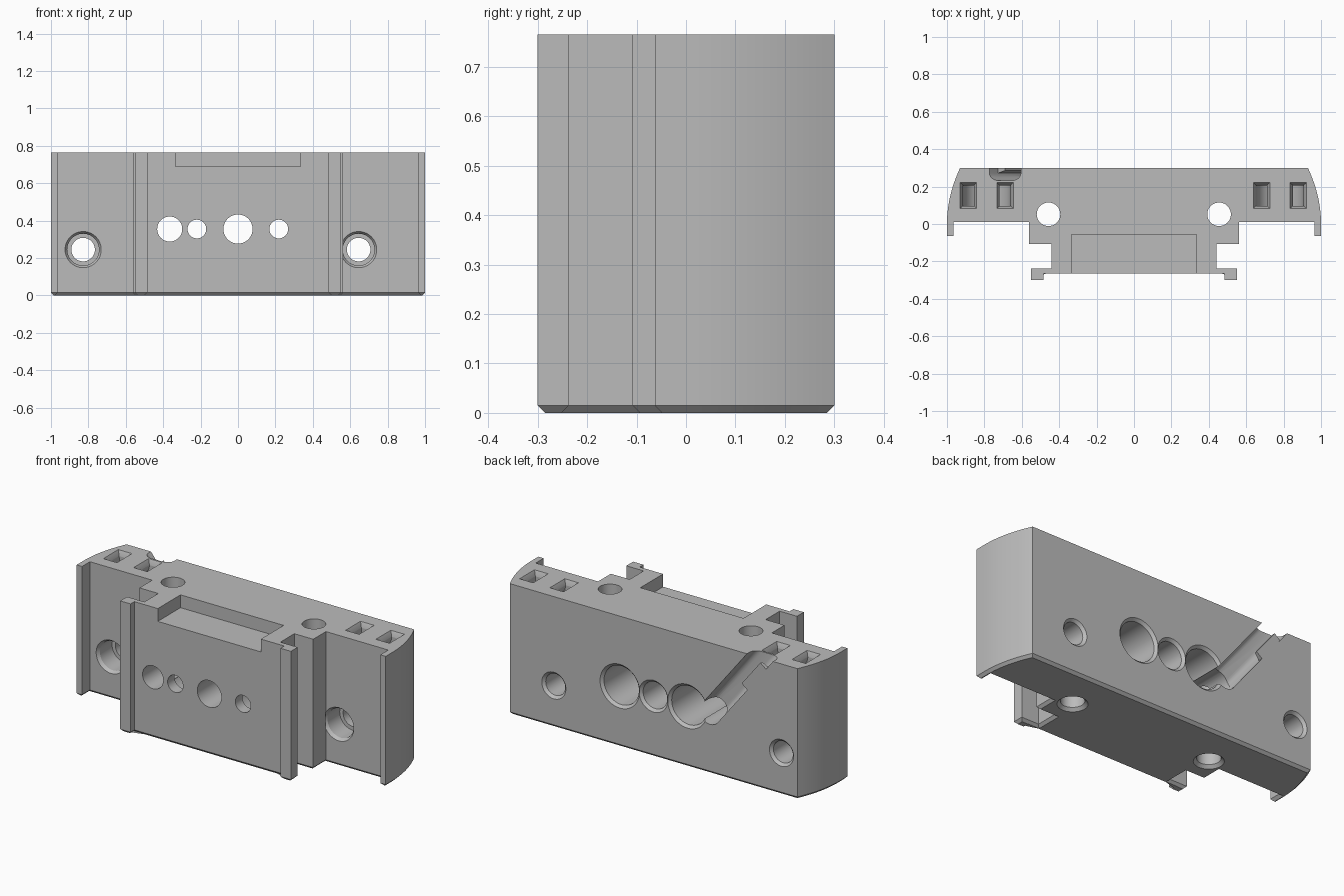
import bpy, bmesh, math
from mathutils import Vector

if "Cube" in bpy.data.objects:
    bpy.data.objects.remove(bpy.data.objects["Cube"], do_unlink=True)

HEIGHT = 0.765
BACK = 0.3

grey = bpy.data.materials.new("plain grey")
grey.use_nodes = True
grey.diffuse_color = (0.5, 0.5, 0.5, 1)
grey.node_tree.nodes["Principled BSDF"].inputs["Base Color"].default_value = (0.5, 0.5, 0.5, 1)


def make_object(name, bm):
    bmesh.ops.recalc_face_normals(bm, faces=bm.faces)
    mesh = bpy.data.meshes.new(name)
    bm.to_mesh(mesh)
    bm.free()
    mesh.materials.append(grey)
    obj = bpy.data.objects.new(name, mesh)
    bpy.context.collection.objects.link(obj)
    return obj


def loft(name, rings, chamfer=0):
    """Skin closed rings of points and cap both ends."""
    bm = bmesh.new()
    loops = [[bm.verts.new(p) for p in ring] for ring in rings]
    n = len(loops[0])
    for a, b in zip(loops, loops[1:]):
        for i in range(n):
            j = (i + 1) % n
            bm.faces.new((a[i], a[j], b[j], b[i]))
    bm.faces.new(loops[0])
    bm.faces.new(loops[-1])
    if chamfer:
        bmesh.ops.recalc_face_normals(bm, faces=bm.faces)
        rim = [e for e in bm.edges if all(v.co.z < 1e-5 for v in e.verts)]
        bmesh.ops.bevel(bm, geom=rim, offset=chamfer, segments=1, affect='EDGES')
    return make_object(name, bm)


def lathe(name, axis, centre, steps, sides=48):
    """Stepped round cutter; steps are (radius, position along axis)."""
    rings = []
    for r, t in steps:
        ring = []
        for k in range(sides):
            a = math.tau * k / sides
            u, v = centre[0] + r * math.cos(a), centre[1] + r * math.sin(a)
            ring.append((u, t, v) if axis == 'y' else (u, v, t))
        rings.append(ring)
    return loft(name, rings)


def rect(cx, cy, w, d, z):
    return [(cx + sx * w / 2, cy + sy * d / 2, z)
            for sx, sy in ((-1, -1), (1, -1), (1, 1), (-1, 1))]


# Body: mirrored plan outline with curved ends and slotted rails
half = [(0.485, -0.265), (0.485, -0.3), (0.552, -0.3), (0.552, -0.237),
        (0.44, -0.237), (0.44, -0.108), (0.562, -0.108), (0.562, 0.01),
        (0.965, 0.01), (0.965, -0.063), (1, -0.063)]
for k in range(15):
    t = k / 14
    half.append((1 - 0.07 * t * t, BACK * t))
plan = half + [(-x, y) for x, y in reversed(half)]
body = loft("mount_body", [[(x, y, z) for x, y in plan] for z in (0, HEIGHT)], chamfer=0.015)

cutters = []

# Shallow notch in the front top edge
cutters.append(loft("front_notch", [rect(0, -0.205, 0.667, 0.3, z) for z in (0.69, 0.85)]))

# Vertical through holes, flared at the bottom
for x in (-0.457, 0.455):
    cutters.append(lathe("vertical_hole", 'z', (x, 0.052),
                         [(0.09, -0.01), (0.063, 0.017), (0.063, 0.8)]))

# Counterbored screw holes
for x in (-0.828, 0.645):
    cutters.append(lathe("screw_bore", 'y', (x, 0.245),
                         [(0.1, 0.005), (0.085, 0.028), (0.085, 0.14), (0.063, 0.14),
                          (0.063, 0.285), (0.09, 0.312)]))

# Row of cable holes, with wide bores from the back
for x in (-0.22, 0.218):
    cutters.append(lathe("cable_bore", 'y', (x, 0.355),
                         [(0.05, -0.35), (0.05, -0.2), (0.113, -0.2),
                          (0.113, 0.285), (0.14, 0.312)]))
cutters.append(lathe("centre_hole", 'y', (0, 0.355),
                     [(0.078, -0.35), (0.078, 0.285), (0.105, 0.312)]))
cutters.append(lathe("offset_hole", 'y', (-0.365, 0.355), [(0.067, -0.35), (0.067, 0.35)]))

# Curved strap tunnels joining pairs of rectangular mouths
for cx in (-0.787, 0.78):
    rings = []
    inner, outer, y0, y1 = 0.069, 0.127, 0.097, 0.207

    def strap_ring(a, lift=0):
        c, s = math.cos(a), math.sin(a)
        return [(cx + r * c, y, HEIGHT - 0.03 + r * s + lift)
                for r, y in ((inner, y0), (outer, y0), (outer, y1), (inner, y1))]

    rings.append(strap_ring(math.pi, 0.1))
    rings += [strap_ring(math.pi * (1 + k / 16)) for k in range(17)]
    rings.append(strap_ring(math.tau, 0.1))
    cutters.append(loft("strap_tunnel", rings))
    for side in (-1, 1):
        mx = cx + side * 0.098
        cutters.append(loft("strap_mouth", [rect(mx, 0.152, 0.058, 0.11, HEIGHT - 0.028),
                                            rect(mx, 0.152, 0.088, 0.138, HEIGHT),
                                            rect(mx, 0.152, 0.088, 0.138, HEIGHT + 0.05)]))

# Slanted cable groove across the back
along = Vector((-0.62, 0, 0.785))
across = Vector((-0.785, 0, -0.62))
start = Vector((-0.365, 0, 0.355))


def groove_point(s, w, y):
    return start + along * s + across * w + Vector((0, y, 0))


section = [(0.066, 0.35)]
for k in range(7):
    a = math.pi / 2 * k / 6
    section.append((0.026 + 0.04 * math.cos(a), 0.272 - 0.04 * math.sin(a)))
section += [(-w, y) for w, y in reversed(section)]
cutters.append(loft("cable_groove", [[groove_point(s, w, y) for w, y in section]
                                     for s in (0, 0.75)]))

# Cut everything out of the body
bpy.context.view_layer.objects.active = body
for cutter in cutters:
    cutter.hide_render = True
    mod = body.modifiers.new("cut", 'BOOLEAN')
    mod.operation = 'DIFFERENCE'
    mod.solver = 'EXACT'
    mod.object = cutter
    bpy.ops.object.modifier_apply(modifier=mod.name)
    bpy.data.objects.remove(cutter, do_unlink=True)

# Small tab that overhangs the groove
loft("groove_tab", [[groove_point(s, w, y) for w, y in
                     ((0.02, 0.299), (0.075, 0.299), (0.075, 0.27), (0.02, 0.285))]
                    for s in (0.305, 0.5)])

# Smooth the round walls, keep edges crisp
bpy.ops.object.select_all(action='DESELECT')
body.select_set(True)
bpy.context.view_layer.objects.active = body
bpy.ops.object.shade_smooth_by_angle(angle=math.radians(30))
